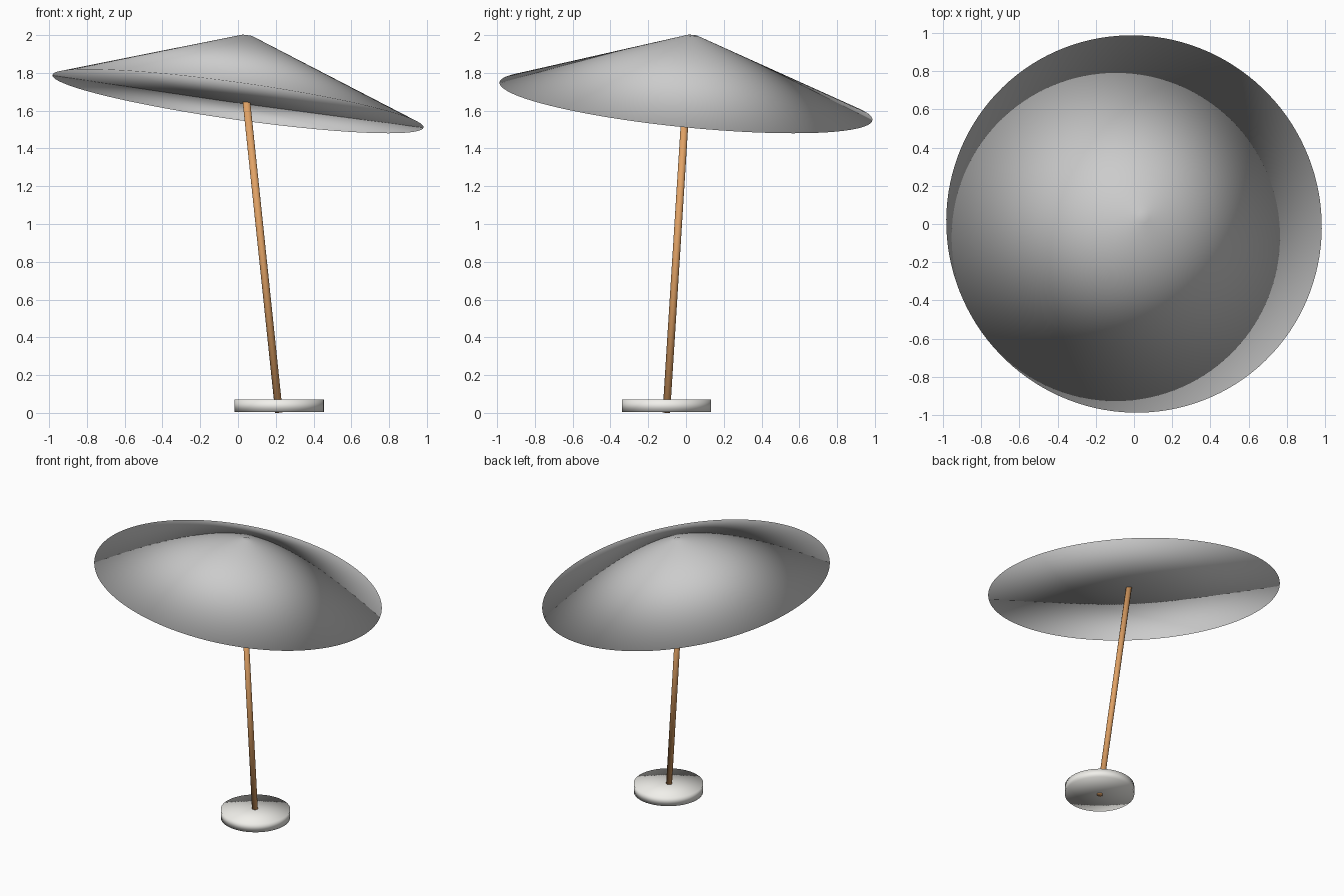
import bpy
from mathutils import Vector

if "Cube" in bpy.data.objects:
    bpy.data.objects.remove(bpy.data.objects["Cube"])


def tapered(name, start, end, r1, r2, sides, color=None):
    """Fully smooth cone or cylinder running from start to end."""
    a, b = Vector(start), Vector(end)
    axis = b - a
    bpy.ops.mesh.primitive_cone_add(
        vertices=sides, radius1=r1, radius2=r2, depth=axis.length,
        end_fill_type='TRIFAN', location=(a + b) / 2,
        rotation=axis.to_track_quat('Z', 'Y').to_euler())
    ob = bpy.context.object
    ob.name = name
    bpy.ops.object.shade_smooth()
    if color:
        mat = bpy.data.materials.new(name + "_color")
        mat.diffuse_color = (*color, 1)
        mat.use_nodes = True
        mat.node_tree.nodes["Principled BSDF"].inputs["Base Color"].default_value = mat.diffuse_color
        ob.data.materials.append(mat)
    return ob


# Shallow closed cone, tipped to one side, with a tiny blunt tip
tapered("canopy", (0, 0, 1.65), (0.049, 0.035, 1.997), 0.992, 0.03, 128)

# Leaning wooden pole, running through the base up into the canopy
tapered("pole", (0.217, -0.104, 0.002), (0.034, 0.006, 1.75), 0.02, 0.02, 24,
        (0.75, 0.36, 0.13))

# Level round foot
tapered("base", (0.218, -0.104, 0.006), (0.218, -0.104, 0.07), 0.236, 0.236, 64,
        (0.88, 0.87, 0.83))
